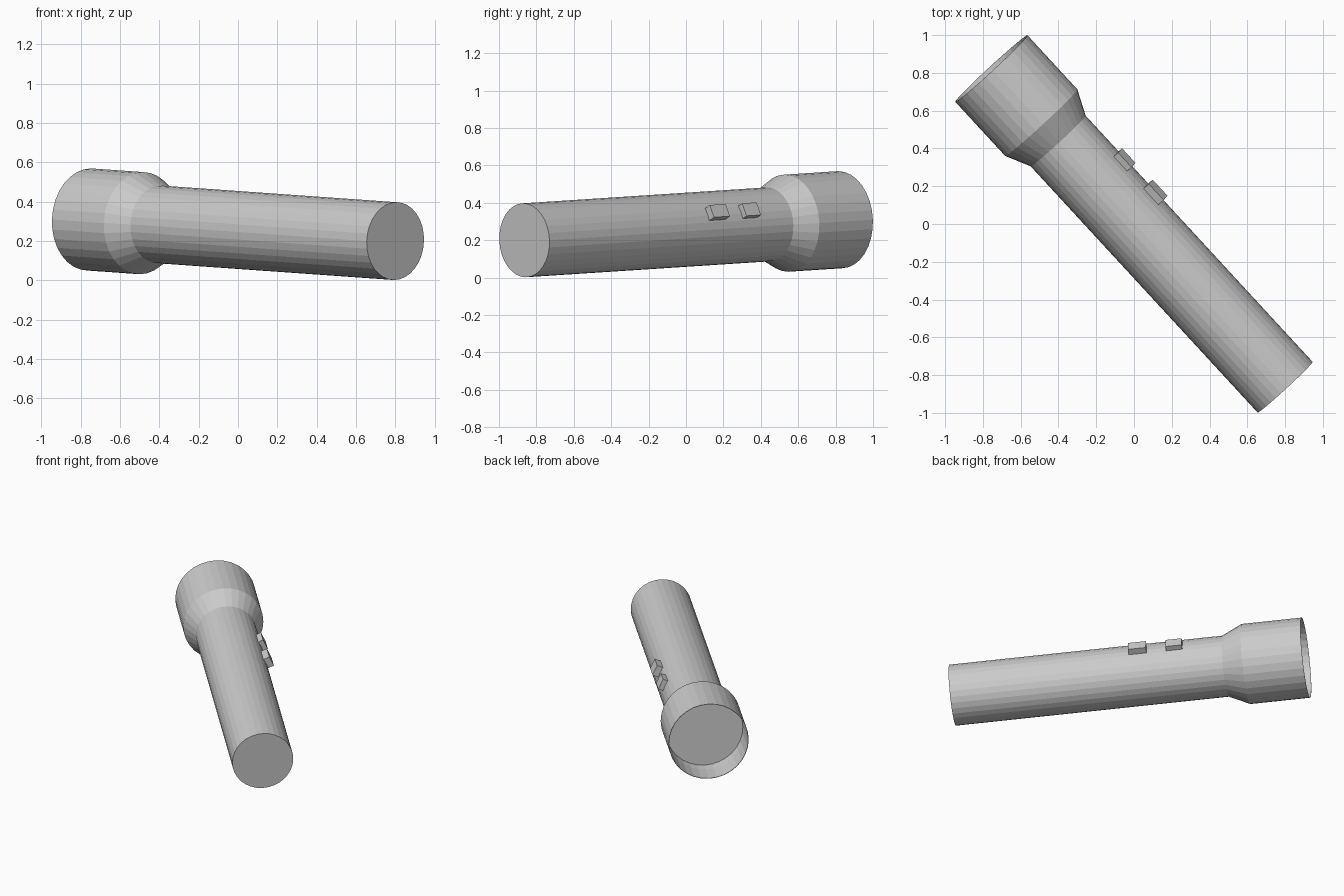
import bpy, bmesh, math
from mathutils import Vector, Matrix

if "Cube" in bpy.data.objects:
    bpy.data.objects.remove(bpy.data.objects["Cube"])

SIDES = 32
TAIL = Vector((0.80, -0.864, 0.20))
FRONT = Vector((-0.755, 0.823, 0.31))
LENGTH = (FRONT - TAIL).length

# Torch frame: X = upward, Y = switch side, Z = along the barrel
u = (FRONT - TAIL).normalized()
side = u.cross(Vector((0, 0, 1))).normalized()
up = side.cross(u)
FRAME = Matrix.Translation(TAIL) @ Matrix((up, side, u)).transposed().to_4x4()


def add_object(name, bm):
    mesh = bpy.data.meshes.new(name)
    bm.to_mesh(mesh)
    bm.free()
    obj = bpy.data.objects.new(name, mesh)
    bpy.context.collection.objects.link(obj)
    obj.matrix_world = FRAME
    return obj


def lathe(name, profile, cap_start=False, cap_end=False):
    """Revolve (radius, distance) points about the barrel axis."""
    bm = bmesh.new()
    rings = []
    for r, z in profile:
        rings.append([bm.verts.new((r * math.cos(a), r * math.sin(a), z))
                      for a in (2 * math.pi * i / SIDES for i in range(SIDES))])
    for a, b in zip(rings, rings[1:]):
        for i in range(SIDES):
            j = (i + 1) % SIDES
            bm.faces.new((a[i], a[j], b[j], b[i]))
    if cap_start:
        bm.faces.new(rings[0][::-1])
    if cap_end:
        bm.faces.new(rings[-1])
    return add_object(name, bm)


def switch(name, start, end, top, half_width, angle=math.radians(25)):
    """Small block sunk into the barrel, turned upward from the side."""
    bottom = 0.185
    bm = bmesh.new()
    size = Matrix.Diagonal((2 * half_width, top - bottom, end - start, 1))
    place = Matrix.Translation((0, (top + bottom) / 2, (start + end) / 2))
    bmesh.ops.create_cube(bm, size=1, matrix=Matrix.Rotation(-angle, 4, 'Z') @ place @ size)
    return add_object(name, bm)


# Barrel, flared neck and head, then back inside the thin rim to the lens
lathe("body", [(0.198, 0), (0.198, 1.775), (0.26, 1.907), (0.26, LENGTH),
               (0.257, LENGTH), (0.255, LENGTH - 0.15)], cap_start=True)
lathe("lens", [(0.255, LENGTH - 0.15), (0.250, LENGTH - 0.21)], cap_end=True)

# Two switches along the barrel
switch("front_switch", 1.415, 1.52, 0.228, 0.037)
switch("rear_switch", 1.172, 1.288, 0.236, 0.036)
